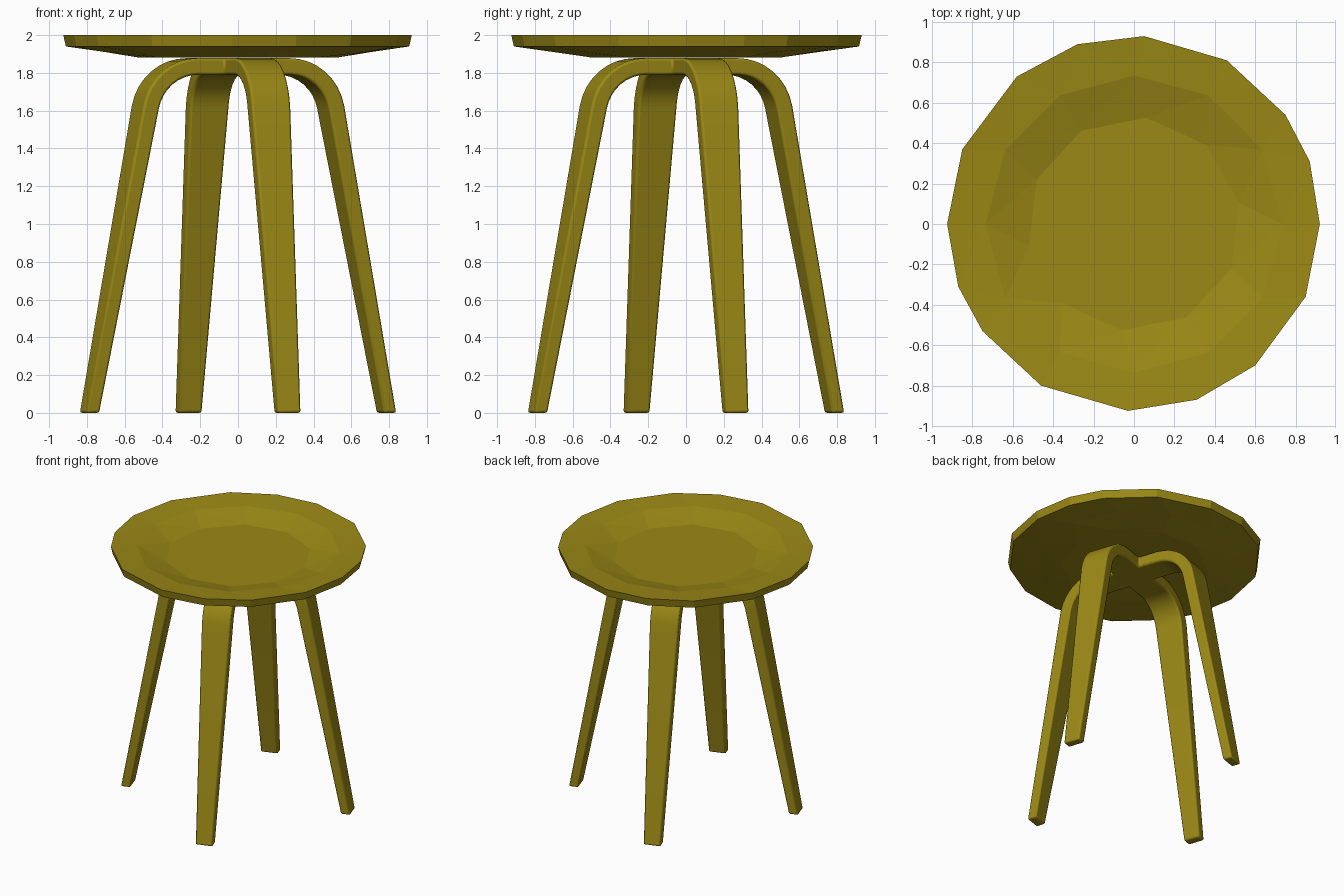
import bpy, bmesh
from math import sin, cos, tan, atan2, pi, radians
from mathutils import Matrix, Vector

if "Cube" in bpy.data.objects:
    bpy.data.objects.remove(bpy.data.objects["Cube"])

mat = bpy.data.materials.new("olive")
mat.diffuse_color = (0.33, 0.25, 0.008, 1)
mat.use_nodes = True
mat.node_tree.nodes["Principled BSDF"].inputs["Base Color"].default_value = mat.diffuse_color


def make_object(name, bm):
    bmesh.ops.recalc_face_normals(bm, faces=bm.faces)
    me = bpy.data.meshes.new(name)
    bm.to_mesh(me)
    bm.free()
    ob = bpy.data.objects.new(name, me)
    bpy.context.collection.objects.link(ob)
    me.materials.append(mat)
    return ob


# Seat: coarse faceted dish, irregular 16-sided outline
outline = [(.92, 0), (.87, .31), (.75, .54), (.46, .81), (.05, .93), (-.28, .89),
           (-.58, .73), (-.85, .37), (-.925, 0), (-.87, -.31), (-.75, -.53),
           (-.46, -.80), (-.03, -.925), (.31, -.87), (.60, -.70), (.85, -.36)]


def ring(bm, pts, z):
    vs = [bm.verts.new((x, y, z)) for x, y in pts]
    return vs, [bm.edges.new((vs[i - 1], vs[i])) for i in range(len(vs))]


def circle(n, r, turn):
    return [(r * cos(turn + 2 * pi * i / n), r * sin(turn + 2 * pi * i / n)) for i in range(n)]


bm = bmesh.new()
rings = [ring(bm, circle(10, .53, .2), 1.93),       # dish floor
         ring(bm, circle(12, .735, 0), 1.983),      # dish shoulder
         ring(bm, outline, 2.0),                    # rim
         ring(bm, [(x * .985, y * .985) for x, y in outline], 1.94),
         ring(bm, circle(12, .735, .2), 1.913),     # underside
         ring(bm, circle(10, .53, 0), 1.882)]
for a, b in zip(rings, rings[1:]):
    bmesh.ops.bridge_loops(bm, edges=a[1] + b[1])
bm.faces.new(rings[0][0])
bm.faces.new(rings[-1][0])
bmesh.ops.triangulate(bm, faces=bm.faces)
make_object("seat", bm)

# Leg frame: four bent legs meeting in a central square
H = 0.108                       # half width at the top
R_OUT, R_IN = 0.31, 0.222       # bend radii
CR, CZ = 0.256, 1.568           # bend centre
LEAN = radians(10.6)
sections = [(H, CZ + R_OUT, H, CZ + R_IN, H)]
for i in range(9):
    a = pi / 2 + (LEAN - pi / 2) * i / 8
    sections.append((CR + R_OUT * cos(a), CZ + R_OUT * sin(a),
                     CR + R_IN * cos(a), CZ + R_IN * sin(a), H))
ro, zo, ri, zi, _ = sections[-1]
foot_out = ro + zo * tan(LEAN)
sections.append((foot_out, 0, foot_out - .072, 0, .064))

bm = bmesh.new()
for k in range(4):
    rot = Matrix.Rotation(atan2(.26, .78) + k * pi / 2, 3, 'Z')
    prev = None
    for ro, zo, ri, zi, h in sections:
        cur = [bm.verts.new(rot @ Vector(p)) for p in
               ((ro, -h, zo), (ro, h, zo), (ri, h, zi), (ri, -h, zi))]
        if prev:
            for j in range(4):
                bm.faces.new((prev[j - 1], prev[j], cur[j], cur[j - 1]))
        prev = cur
    bm.faces.new(prev)
rot = Matrix.Rotation(atan2(.26, .78), 3, 'Z')
for z in (CZ + R_OUT, CZ + R_IN):
    bm.faces.new([bm.verts.new(rot @ Vector((x, y, z)))
                  for x, y in ((-H, -H), (H, -H), (H, H), (-H, H))])
bmesh.ops.remove_doubles(bm, verts=bm.verts, dist=.0005)
legs = make_object("leg_frame", bm)

# Softened long edges
bev = legs.modifiers.new("bevel", 'BEVEL')
bev.width = .012
bev.segments = 2
bev.limit_method = 'ANGLE'
bev.angle_limit = radians(50)
bpy.ops.object.select_all(action='DESELECT')
legs.select_set(True)
bpy.context.view_layer.objects.active = legs
bpy.ops.object.shade_smooth_by_angle(angle=radians(30))
